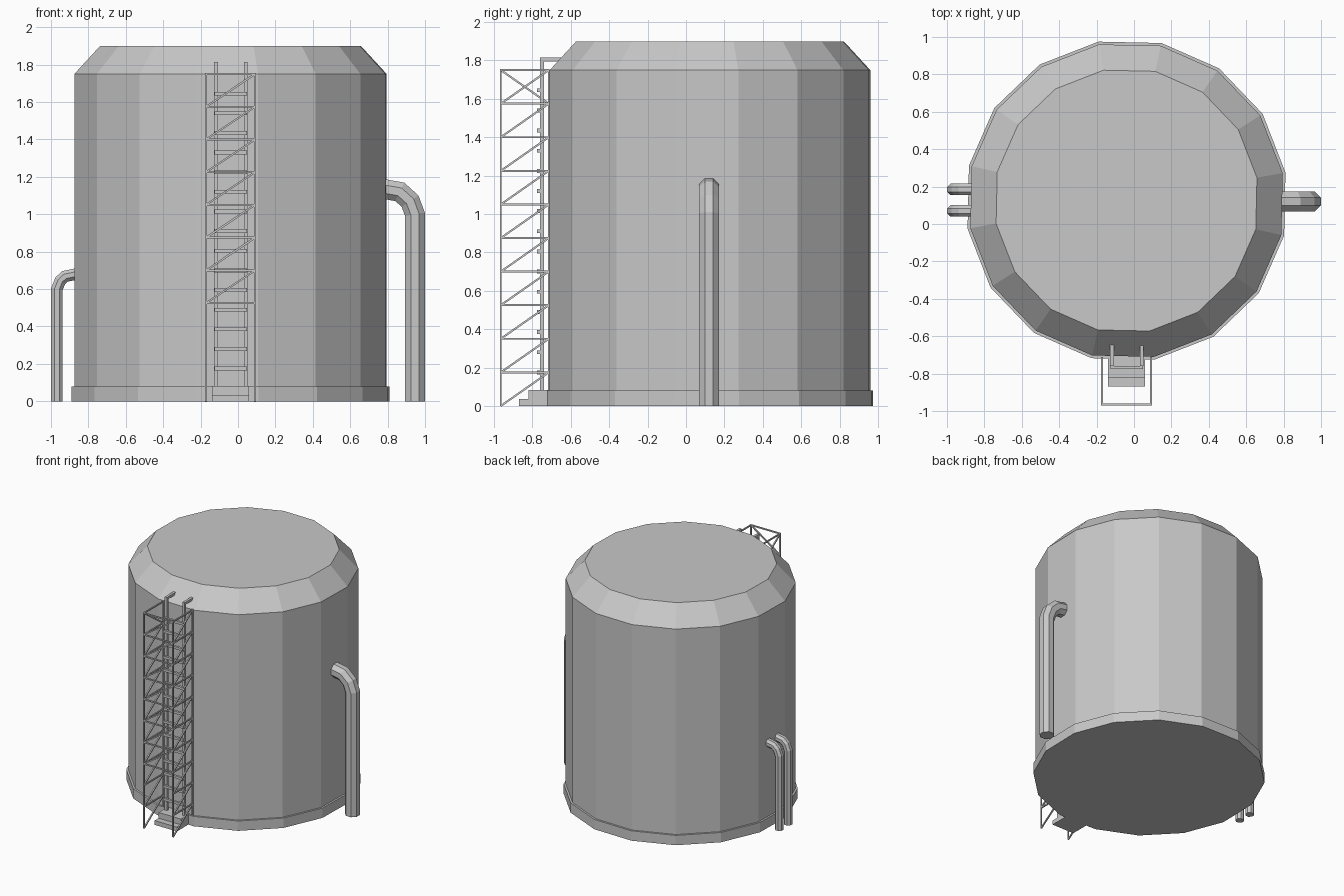
import bpy, bmesh, math
from mathutils import Vector, Matrix

if "Cube" in bpy.data.objects:
    bpy.data.objects.remove(bpy.data.objects["Cube"], do_unlink=True)

grey = bpy.data.materials.new("plain grey")
grey.use_nodes = True
colour = (0.58, 0.58, 0.58, 1)
grey.diffuse_color = colour
grey.node_tree.nodes["Principled BSDF"].inputs["Base Color"].default_value = colour

CX, CY = -0.04, 0.125          # tank axis
SIDES, TURN = 16, math.radians(10)


def finish(name, bm):
    bmesh.ops.recalc_face_normals(bm, faces=bm.faces)
    mesh = bpy.data.meshes.new(name)
    bm.to_mesh(mesh)
    bm.free()
    mesh.materials.append(grey)
    obj = bpy.data.objects.new(name, mesh)
    bpy.context.collection.objects.link(obj)
    return obj


def box(bm, low, high):
    low, high = Vector(low), Vector(high)
    m = Matrix.Translation((low + high) / 2) @ Matrix.Diagonal((*(high - low), 1))
    bmesh.ops.create_cube(bm, size=1, matrix=m)


def beam(bm, a, b, t):
    """Square bar of thickness t from a to b."""
    a, b = Vector(a), Vector(b)
    d = b - a
    m = (Matrix.Translation((a + b) / 2) @ d.to_track_quat('Z', 'Y').to_matrix().to_4x4()
         @ Matrix.Diagonal((t, t, d.length, 1)))
    bmesh.ops.create_cube(bm, size=1, matrix=m)


def prism(name, profile):
    """Stack of polygon rings from (radius, z) pairs, capped at both ends."""
    bm = bmesh.new()
    rings = []
    for r, z in profile:
        angles = [TURN + k * math.tau / SIDES for k in range(SIDES)]
        rings.append([bm.verts.new((CX + r * math.cos(a), CY + r * math.sin(a), z)) for a in angles])
    for low, high in zip(rings, rings[1:]):
        for k in range(SIDES):
            n = (k + 1) % SIDES
            bm.faces.new((low[k], low[n], high[n], high[k]))
    bm.faces.new(rings[0])
    bm.faces.new(rings[-1])
    return finish(name, bm)


def pipe(name, y, radius, path):
    """Eight-sided pipe along (x, z) points at depth y."""
    bm = bmesh.new()
    pts = [Vector((x, y, z)) for x, z in path]
    rings = []
    for i, p in enumerate(pts):
        before = (p - pts[i - 1]).normalized() if i else Vector((0, 0, 1))
        after = (pts[i + 1] - p).normalized() if i + 1 < len(pts) else before
        tangent = (before + after).normalized()
        across = Vector((0, 1, 0)).cross(tangent)
        grow = radius / max(0.5, tangent.dot(before))
        ring = []
        for k in range(8):
            a = (k + 0.5) * math.tau / 8
            ring.append(bm.verts.new(p + across * grow * math.cos(a)
                                     + Vector((0, radius * math.sin(a), 0))))
        rings.append(ring)
    for low, high in zip(rings, rings[1:]):
        for k in range(8):
            n = (k + 1) % 8
            bm.faces.new((low[k], low[n], high[n], high[k]))
    bm.faces.new(rings[0])
    bm.faces.new(rings[-1])
    return finish(name, bm)


# Tank and its footing
prism("tank_body", [(0.848, 0.0), (0.848, 1.75), (0.708, 1.9)])
prism("tank_base_ring", [(0.863, 0.0), (0.863, 0.08)])

# Large pipe on one side, a pair of small ones on the other
pipe("large_pipe", 0.12, 0.057,
     [(0.946, 0), (0.946, 1.0), (0.92, 1.07), (0.865, 1.12), (0.75, 1.14)])
for n, y in (("rear", 0.185), ("front", 0.07)):
    pipe("small_pipe_" + n, y, 0.033,
         [(-0.968, 0), (-0.968, 0.6), (-0.95, 0.645), (-0.925, 0.668), (-0.82, 0.69)])

# Steps at the foot of the ladder
bm = bmesh.new()
box(bm, (-0.14, -0.87, 0), (0.06, -0.68, 0.035))
box(bm, (-0.14, -0.82, 0.035), (0.06, -0.68, 0.082))
finish("steps", bm)

# Ladder rails with hooked tops
for side, x in (("right", -0.118), ("left", 0.042)):
    bm = bmesh.new()
    box(bm, (x - 0.01, -0.76, 0.06), (x + 0.01, -0.74, 1.815))
    box(bm, (x - 0.01, -0.74, 1.795), (x + 0.01, -0.64, 1.815))
    finish("ladder_rail_" + side, bm)

# Ladder rungs
bm = bmesh.new()
for k in range(15):
    z = 0.175 + 0.105 * k
    box(bm, (-0.125, -0.776, z - 0.01), (0.049, -0.758, z + 0.01))
finish("ladder_rungs", bm)

# Safety cage: four posts, then bars and diagonals bay by bay
XL, XR, YF, YB = -0.171, 0.091, -0.965, -0.715
BAYS, TOP = 10, 1.75
levels = [TOP * k / BAYS for k in range(BAYS + 1)]

bm = bmesh.new()
for x in (XL, XR):
    for y in (YF, YB):
        beam(bm, (x, y, 0), (x, y, TOP + 0.005), 0.01)
finish("cage_posts", bm)

bars, braces = bmesh.new(), bmesh.new()
for k, z in enumerate(levels):
    if k > 0:
        for x in (XL, XR):
            beam(bars, (x, YF, z), (x, YB, z), 0.01)
    if k >= 3:
        beam(bars, (XL, YF, z), (XR, YF, z), 0.01)
    if k == BAYS:
        break
    up = levels[k + 1]
    beam(braces, (XR, YF, z), (XR, YB, up), 0.01)
    if k == BAYS - 1:
        beam(braces, (XL, YB, z), (XL, YF, up), 0.01)
    else:
        beam(braces, (XL, YF, z), (XL, YB, up), 0.01)
    if k >= 3:
        beam(braces, (XL, YF, z), (XR, YF, up), 0.01)
finish("cage_bars", bars)
finish("cage_diagonals", braces)
